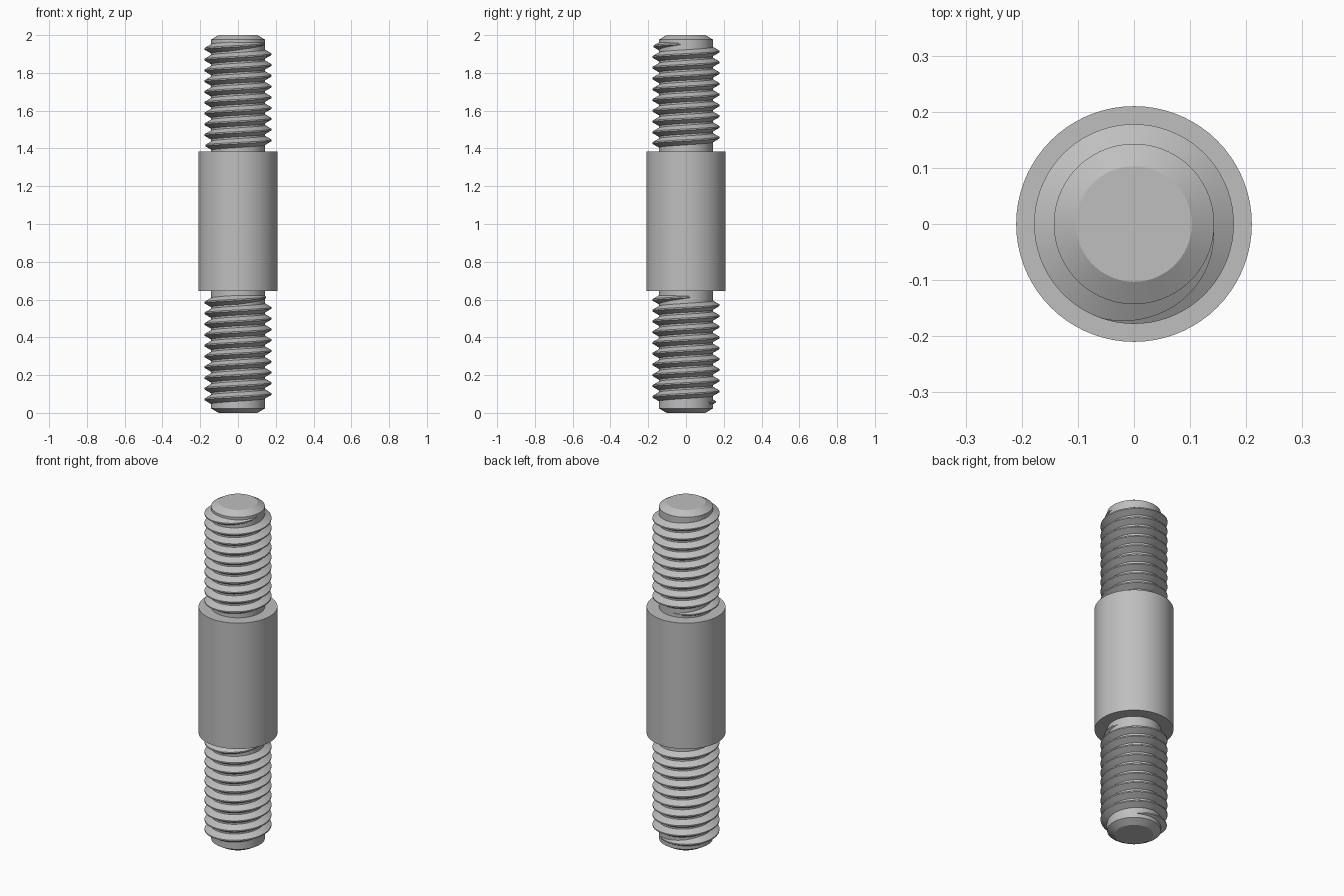
import bpy, bmesh
from math import cos, sin, pi, radians

if "Cube" in bpy.data.objects:
    bpy.data.objects.remove(bpy.data.objects["Cube"], do_unlink=True)

steel = bpy.data.materials.new("steel grey")
steel.use_nodes = True
grey = (0.52, 0.52, 0.52, 1)
steel.diffuse_color = grey
steel.node_tree.nodes["Principled BSDF"].inputs["Base Color"].default_value = grey

CORE, CREST, COLLAR = 0.143, 0.178, 0.21
PITCH = 0.057
STEPS = 72  # segments per turn


def finish(name, bm):
    bmesh.ops.recalc_face_normals(bm, faces=bm.faces)
    mesh = bpy.data.meshes.new(name)
    bm.to_mesh(mesh)
    bm.free()
    mesh.materials.append(steel)
    obj = bpy.data.objects.new(name, mesh)
    bpy.context.collection.objects.link(obj)
    bpy.ops.object.select_all(action="DESELECT")
    obj.select_set(True)
    bpy.context.view_layer.objects.active = obj
    bpy.ops.object.shade_smooth_by_angle(angle=radians(25))
    return obj


def lathe(name, profile):
    """Revolve (radius, z) points about the z axis."""
    bm = bmesh.new()
    verts = [bm.verts.new((r, 0, z)) for r, z in profile]
    edges = [bm.edges.new(pair) for pair in zip(verts, verts[1:])]
    bmesh.ops.spin(bm, geom=verts + edges, cent=(0, 0, 0), axis=(0, 0, 1),
                   angle=2 * pi, steps=STEPS, use_merge=True)
    bmesh.ops.remove_doubles(bm, verts=bm.verts, dist=1e-5)
    return finish(name, bm)


def thread(name, z0, start_deg, turns):
    """Sweep a trapezoid ridge up a right-hand helix, fading at both ends."""
    bm = bmesh.new()
    count = round(turns * STEPS)
    fade = STEPS * 0.3
    root = CORE - 0.002
    rings = []
    for i in range(count + 1):
        a = radians(start_deg) + 2 * pi * i / STEPS
        z = z0 + PITCH * i / STEPS
        k = max(0.03, min(1, i / fade, (count - i) / fade))
        tip = root + (CREST - root) * k
        flat = PITCH / 16
        base = flat + (PITCH * 0.44 - flat) * k
        section = [(root, -base), (tip, -flat), (tip, flat), (root, base)]
        rings.append([bm.verts.new((r * cos(a), r * sin(a), z + h))
                      for r, h in section])
    for low, high in zip(rings, rings[1:]):
        for j in range(4):
            n = (j + 1) % 4
            bm.faces.new((low[j], low[n], high[n], high[j]))
    bm.faces.new(rings[0])
    bm.faces.new(rings[-1])
    return finish(name, bm)


# Rod with chamfered ends, and the plain collar around its middle
lathe("stud_core", [(0, 0), (0.103, 0), (CORE, 0.024),
                    (CORE, 1.976), (0.103, 2), (0, 2)])
lathe("middle_collar", [(CORE - 0.01, 0.645), (COLLAR, 0.645),
                        (COLLAR, 1.385), (CORE - 0.01, 1.385)])

# Helical ridges on each end
thread("upper_thread", 1.40, -90 + 180, 9.75)
thread("lower_thread", 0.05, 45, 9.93)
